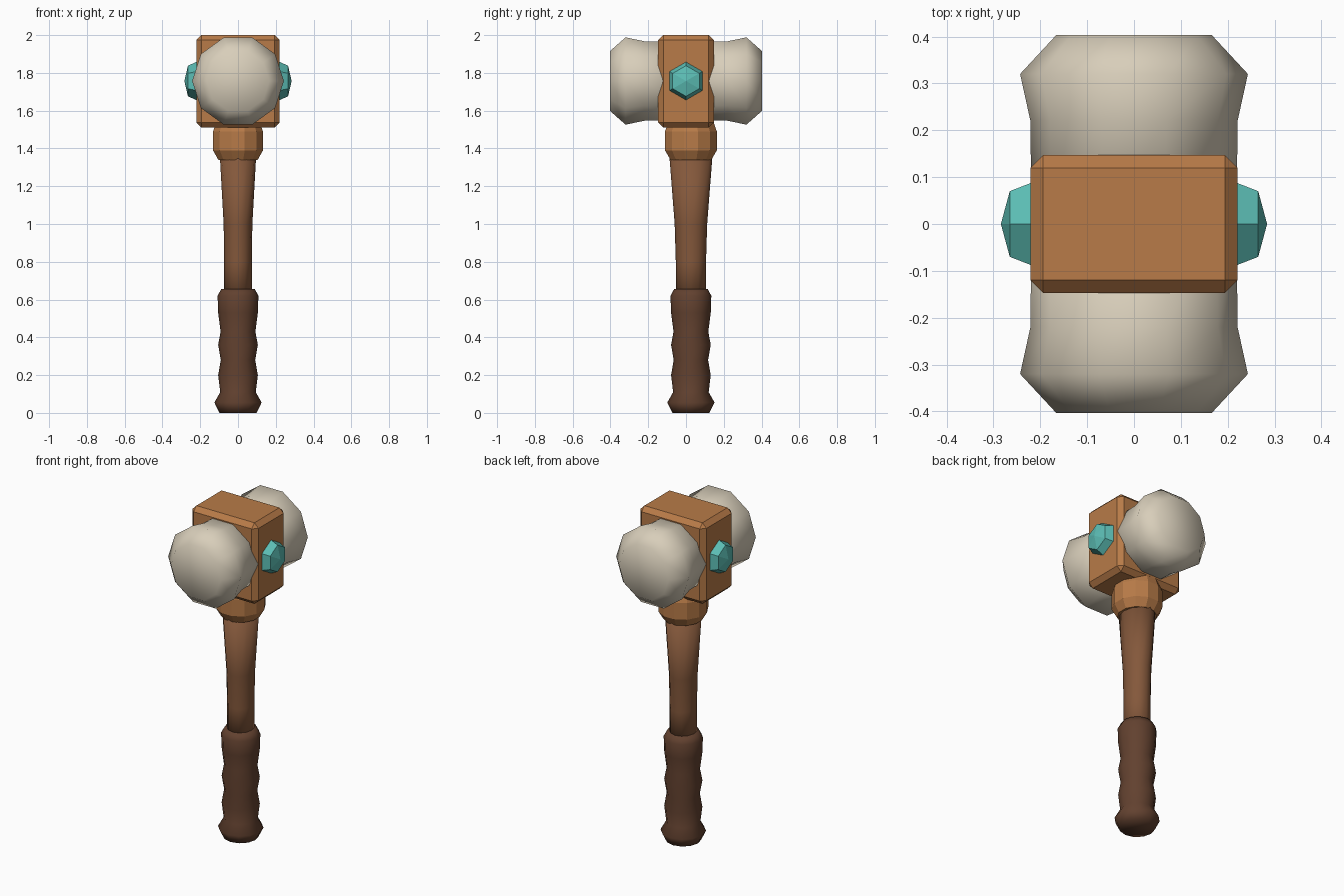
import bpy, bmesh, math
from mathutils import Matrix, Vector

cube = bpy.data.objects.get("Cube")
if cube:
    bpy.data.objects.remove(cube, do_unlink=True)

HEAD_Z = 1.757    # height of the striking axis
SHAFT_Y = 0.026   # the shaft sits slightly behind the head centre


def material(name, rgb):
    linear = [((c / 255 + 0.055) / 1.055) ** 2.4 for c in rgb]
    mat = bpy.data.materials.new(name)
    mat.use_nodes = True
    mat.diffuse_color = (*linear, 1)
    mat.node_tree.nodes["Principled BSDF"].inputs["Base Color"].default_value = (*linear, 1)
    return mat


bone = material("pale_stone", (216, 206, 186))
wood = material("orange_wood", (184, 123, 72))
brown = material("brown_wood", (132, 88, 59))
dark = material("dark_leather", (98, 65, 47))
teal = material("teal_gem", (92, 190, 181))


def finish(name, bm, mat, smooth):
    bmesh.ops.recalc_face_normals(bm, faces=bm.faces)
    for f in bm.faces:
        f.smooth = smooth
    mesh = bpy.data.meshes.new(name)
    bm.to_mesh(mesh)
    bm.free()
    mesh.materials.append(mat)
    obj = bpy.data.objects.new(name, mesh)
    bpy.context.collection.objects.link(obj)
    return obj


def loft(name, rings, sides, mat, matrix, phase=0.0, smooth=True, tip=None):
    """Rings of (height, radius x, radius y) joined along local z, with an optional point."""
    bm = bmesh.new()
    loops = []
    for h, rx, ry in rings:
        angles = [phase + math.tau * i / sides for i in range(sides)]
        loops.append([bm.verts.new((rx * math.cos(a), ry * math.sin(a), h)) for a in angles])
    for a, b in zip(loops, loops[1:]):
        for i in range(sides):
            j = (i + 1) % sides
            bm.faces.new((a[i], a[j], b[j], b[i]))
    bm.faces.new(loops[0])
    if tip is None:
        bm.faces.new(loops[-1])
    else:
        point = bm.verts.new((0, 0, tip))
        for i in range(sides):
            bm.faces.new((loops[-1][i], loops[-1][(i + 1) % sides], point))
    bm.transform(matrix)
    return finish(name, bm, mat, smooth)


# Head block with chamfered edges
bm = bmesh.new()
bmesh.ops.create_cube(bm, size=1, matrix=Matrix.Translation((0, 0, 1.755)) @ Matrix.Diagonal((0.442, 0.294, 0.49, 1)))
bmesh.ops.bevel(bm, geom=bm.edges[:], offset=0.027, segments=1, affect='EDGES')
finish("head_block", bm, wood, False)

# Two striking ends, flared and then narrowed at the face
for side, sign in (("front", 1), ("back", -1)):
    rings = [(h, r, r) for h, r in ((0.02, 0.219), (0.22, 0.221), (0.32, 0.243), (0.403, 0.166))]
    loft(side + "_striking_end", rings, 10, bone,
         Matrix.Translation((0, 0, HEAD_Z)) @ Matrix.Rotation(sign * math.pi / 2, 4, 'X'))

# Faceted gems on both sides of the block
for side, sign in (("left", 1), ("right", -1)):
    rings = [(0.20, 0.104, 0.104), (0.22, 0.101, 0.101), (0.265, 0.081, 0.081)]
    loft(side + "_gem", rings, 6, teal,
         Matrix.Translation((0, 0, HEAD_Z)) @ Matrix.Rotation(sign * math.pi / 2, 4, 'Y'),
         smooth=False, tip=0.284)

shaft = Matrix.Translation((0, SHAFT_Y, 0))

# Collar under the head
loft("collar", [(1.34, 0.108, 0.112), (1.39, 0.137, 0.142), (1.49, 0.137, 0.142), (1.54, 0.118, 0.124)],
     12, wood, shaft, phase=math.pi / 12, smooth=False)

# Tapered handle
loft("handle", [(0.60, 0.073, 0.079), (0.80, 0.073, 0.080), (1.00, 0.076, 0.086), (1.36, 0.096, 0.114)],
     12, brown, shaft)

# Ridged grip with a flared pommel
grip = ((0, 0.098), (0.055, 0.125), (0.11, 0.094), (0.20, 0.105), (0.28, 0.091), (0.36, 0.105),
        (0.43, 0.092), (0.53, 0.105), (0.62, 0.108), (0.657, 0.088))
loft("grip", [(h, r, r) for h, r in grip], 12, dark, shaft)
